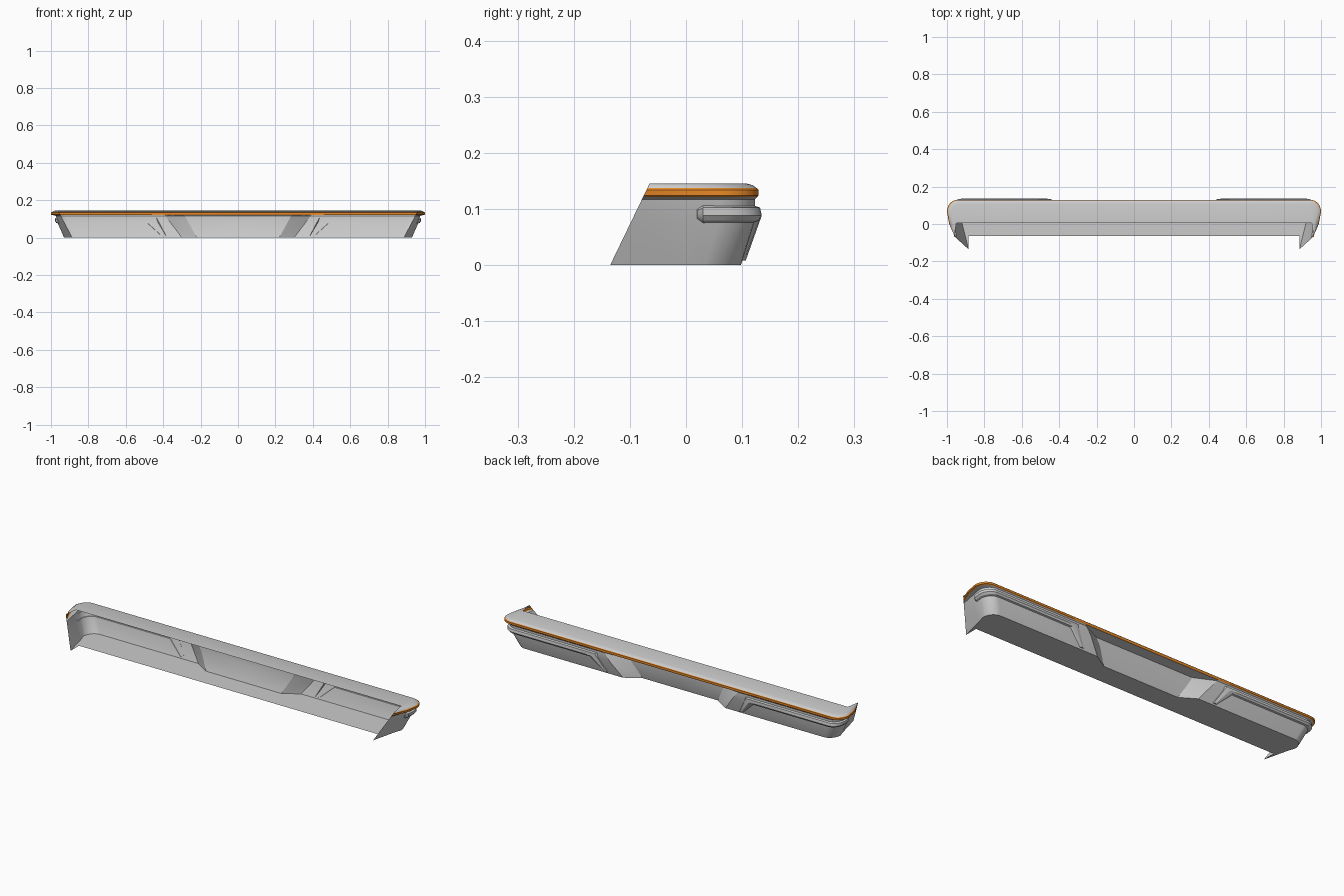
import bpy, bmesh
from math import sin, cos, pi, radians

if "Cube" in bpy.data.objects:
    bpy.data.objects.remove(bpy.data.objects["Cube"])


def lerp(a, b, t):
    return a + (b - a) * t


def wall_w(z):      # half width of the lower wall at height z
    return 0.93 + 0.035 * min(z / 0.08, 1) + max(z - 0.08, 0) * 0.25


def wall_b(z):      # rear y of the lower wall at height z
    return 0.098 + 0.025 * min(z / 0.08, 1)


def corner(w, b, z, r=0.055, n=7):
    # rounded rear corner, from the rear face to the side
    pts = []
    for i in range(n + 1):
        a = pi / 2 * (1 - i / n)
        pts.append((w - r + r * cos(a), b - r * 1.15 + r * 1.15 * sin(a), z))
    return pts


def row(z, w, b, rec):
    # half outline seen from above: recessed centre, rear, corner, side, front tip
    t = z / 0.145
    pts = [(0, b - rec, z), (lerp(0.22, 0.30, t), b - rec, z), (lerp(0.30, 0.41, t), b, z)]
    pts += corner(w, b, z)
    pts += [(w - 0.012, 0.0, z), (lerp(0.885, 0.962, t), lerp(-0.135, -0.065, t), z)]
    return pts


def build(name, rows, caps=(), ends=False, color=None):
    bm = bmesh.new()
    grid = [[bm.verts.new(p) for p in r] for r in rows]
    for a, b in zip(grid, grid[1:]):
        for i in range(len(a) - 1):
            bm.faces.new((a[i], a[i + 1], b[i + 1], b[i]))
    for index, extra in caps:
        bm.faces.new(grid[index] + [bm.verts.new(p) for p in extra])
    if ends:
        bm.faces.new(grid[0])
        bm.faces.new(grid[-1])
    bmesh.ops.recalc_face_normals(bm, faces=bm.faces)
    # make the rear of the part face outward
    rear = max(bm.faces, key=lambda f: abs(f.normal.y) * f.calc_area())
    if rear.normal.y < 0:
        bmesh.ops.reverse_faces(bm, faces=bm.faces)
    me = bpy.data.meshes.new(name)
    bm.to_mesh(me)
    bm.free()
    ob = bpy.data.objects.new(name, me)
    bpy.context.collection.objects.link(ob)
    m = ob.modifiers.new("Mirror", 'MIRROR')
    m.use_clip = True
    if color:
        mat = bpy.data.materials.new(name)
        mat.diffuse_color = color
        mat.use_nodes = True
        mat.node_tree.nodes["Principled BSDF"].inputs["Base Color"].default_value = mat.diffuse_color
        me.materials.append(mat)
    bpy.ops.object.select_all(action='DESELECT')
    ob.select_set(True)
    bpy.context.view_layer.objects.active = ob
    bpy.ops.object.shade_smooth_by_angle(angle=radians(28))
    return ob


# lower shell: floor, rear wall with recessed centre, sides, underside of the lip
lower = [row(z, wall_w(z), wall_b(z), 0.05) for z in (0, 0.08, 0.117)]
lower.append(row(0.121, 0.992, 0.127, 0))
build("bumper_shell", lower, caps=[(0, [(0.885, -0.065, 0), (0, -0.065, 0)])])

# orange strip round the lip
strip = [row(0.121, 0.992, 0.127, 0), row(0.124, 1.0, 0.129, 0),
         row(0.134, 1.0, 0.129, 0), row(0.137, 0.995, 0.126, 0)]
build("accent_strip", strip, color=(0.8, 0.25, 0.02, 1))

# top step plate with side arms
top = [row(0.137, 0.995, 0.126, 0), row(0.142, 0.988, 0.119, 0), row(0.145, 0.978, 0.109, 0)]
build("top_plate", top, caps=[(2, [(0.95, 0.005, 0.145), (0, 0.005, 0.145)])])

# raised trim: wraps the corner, runs along the rear and turns down to the floor
section = [(0.106, -0.002), (0.102, 0.009), (0.088, 0.012), (0.079, 0.007), (0.075, -0.002)]
loops = [corner(wall_w(z) + o, wall_b(z) + o, z) for z, o in section]
stations = [[(wall_w(z) + o * 0.2 - 0.006, 0.02, lerp(z, 0.09, 0.45)) for z, o in section],
            [(wall_w(z) + o - 0.004, 0.030, z) for z, o in section]]
stations += [[lp[i] for lp in loops] for i in reversed(range(len(loops[0])))]
bend_x = (0.435, 0.442, 0.462, 0.474, 0.482)
stations.append([(x, wall_b(z) + o, z) for x, (z, o) in zip(bend_x, section)])
foot_x = (0.383, 0.388, 0.397, 0.403, 0.407)
stations.append([(x, wall_b(0.008) + o * 0.5, 0.008) for x, (z, o) in zip(foot_x, section)])
build("corner_trim", stations, ends=True)
